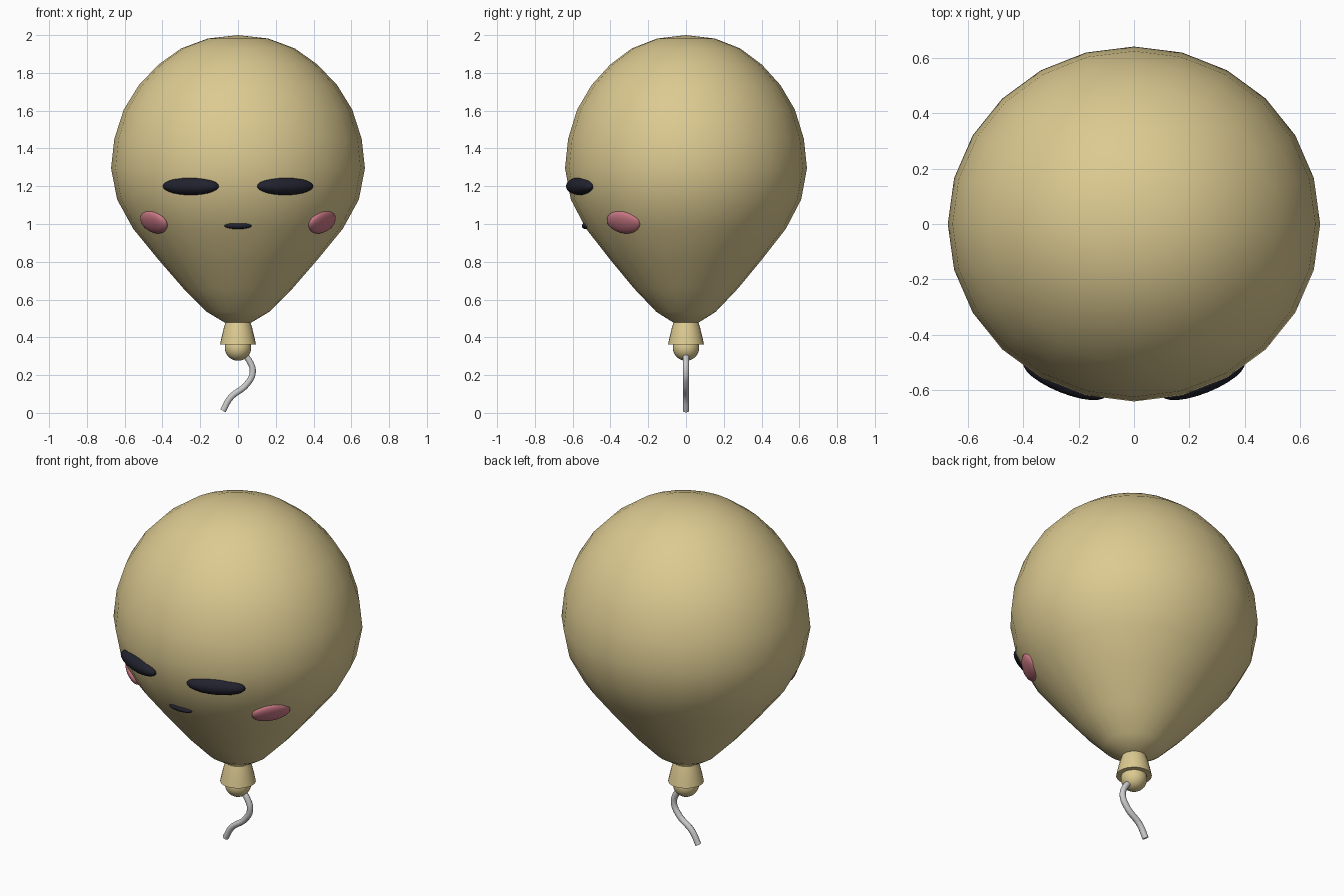
import bpy
import bmesh
import math
from mathutils import Matrix, Vector

cube = bpy.data.objects.get("Cube")
if cube:
    bpy.data.objects.remove(cube, do_unlink=True)


def material(name, rgb):
    mat = bpy.data.materials.new(name)
    mat.use_nodes = True
    mat.diffuse_color = (*rgb, 1)
    mat.node_tree.nodes["Principled BSDF"].inputs["Base Color"].default_value = (*rgb, 1)
    return mat


tan = material("tan_rubber", (0.716, 0.591, 0.283))
ink = material("dark_ink", (0.015, 0.016, 0.027))
pink = material("blush_pink", (0.61, 0.195, 0.242))
grey = material("string_grey", (0.6, 0.6, 0.6))


def add_object(name, data, mat):
    obj = bpy.data.objects.new(name, data)
    bpy.context.collection.objects.link(obj)
    data.materials.append(mat)
    return obj


def finish(name, bm, mat, angle=50):
    bmesh.ops.recalc_face_normals(bm, faces=bm.faces)
    mesh = bpy.data.meshes.new(name)
    bm.to_mesh(mesh)
    bm.free()
    obj = add_object(name, mesh, mat)
    bpy.ops.object.select_all(action="DESELECT")
    obj.select_set(True)
    bpy.context.view_layer.objects.active = obj
    bpy.ops.object.shade_smooth_by_angle(angle=math.radians(angle))
    return obj


def lathe(name, profile, mat, sides=24, squash=1.0):
    """Turn (radius, height) points around z, with closed ends."""
    bm = bmesh.new()
    rings = []
    for r, z in profile:
        turns = [math.tau * i / sides for i in range(sides)]
        rings.append([bm.verts.new((r * math.cos(a), r * squash * math.sin(a), z)) for a in turns])
    for low, high in zip(rings, rings[1:]):
        for i in range(sides):
            j = (i + 1) % sides
            bm.faces.new((low[i], low[j], high[j], high[i]))
    bm.faces.new(rings[0])
    bm.faces.new(rings[-1])
    bmesh.ops.remove_doubles(bm, verts=bm.verts, dist=0.0001)
    return finish(name, bm, mat)


def ellipsoid(name, center, radii, normal, mat):
    """Flattened ball: radii are across, along the normal, and up."""
    out = Vector(normal).normalized()
    across = Vector((0, 0, 1)).cross(out).normalized()
    up = out.cross(across)
    turn = Matrix((across, out, up)).transposed().to_4x4()
    bm = bmesh.new()
    bmesh.ops.create_uvsphere(bm, u_segments=24, v_segments=14, radius=1)
    bm.transform(Matrix.Translation(center) @ turn @ Matrix.Diagonal((*radii, 1)))
    return finish(name, bm, mat, 80)


# Balloon body, slightly shallower than wide
lathe("balloon_body", [
    (0.07, 0.478), (0.165, 0.535), (0.29, 0.66), (0.42, 0.81), (0.555, 0.975),
    (0.64, 1.13), (0.672, 1.295), (0.655, 1.45), (0.605, 1.605), (0.525, 1.735),
    (0.42, 1.845), (0.30, 1.93), (0.16, 1.982), (0, 2.0)], tan, squash=0.953)

# Flared neck and knot
lathe("neck", [(0.095, 0.363), (0.086, 0.405), (0.075, 0.45), (0.062, 0.49)], tan)
ellipsoid("knot", (0, 0, 0.346), (0.07, 0.07, 0.07), (0, -1, 0), tan)

# Face: closed eyes, cheeks and mouth
for side, s in (("left", 1), ("right", -1)):
    ellipsoid(side + "_eye", (s * 0.25, -0.56, 1.2), (0.16, 0.05, 0.047),
              (s * 0.375, -0.927, 0), ink)
    ellipsoid(side + "_cheek", (s * 0.445, -0.33, 1.01), (0.107, 0.03, 0.068),
              (s * 0.69, -0.51, -0.515), pink)
ellipsoid("mouth", (0, -0.53, 0.99), (0.073, 0.022, 0.017), (0, -1, 0), ink)

# Wavy string
curve = bpy.data.curves.new("string", "CURVE")
curve.dimensions = "3D"
curve.bevel_depth = 0.017
curve.bevel_resolution = 3
curve.use_fill_caps = True
spline = curve.splines.new("BEZIER")
path = [(0.02, 0.32), (0.06, 0.275), (0.078, 0.215), (0.045, 0.15), (-0.04, 0.08), (-0.08, 0.011)]
spline.bezier_points.add(len(path) - 1)
for point, (x, z) in zip(spline.bezier_points, path):
    point.co = (x, 0, z)
    point.handle_left_type = point.handle_right_type = "AUTO"
add_object("string", curve, grey)
